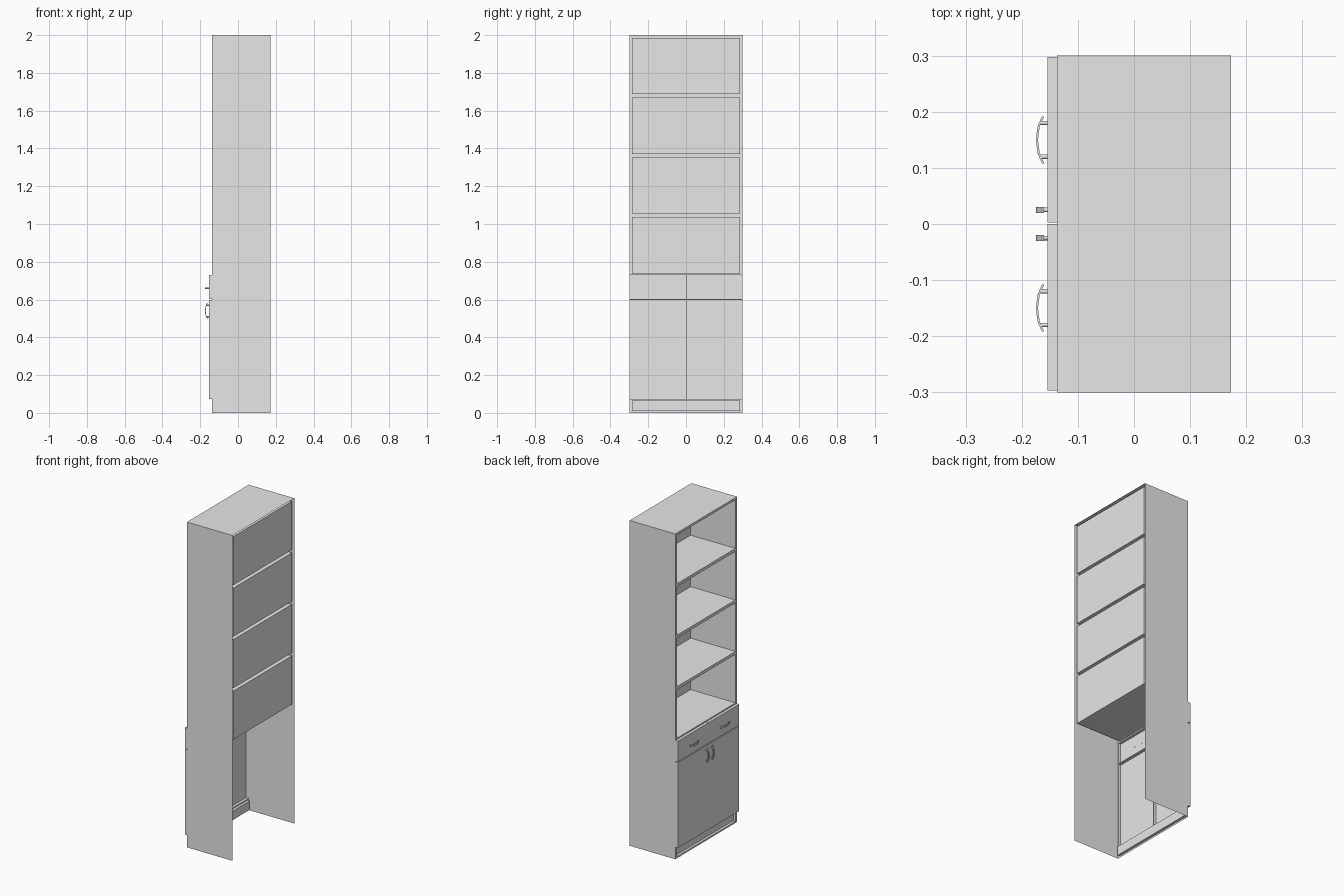
import bpy, bmesh
from mathutils import Vector

cube = bpy.data.objects.get("Cube")
if cube:
    bpy.data.objects.remove(cube, do_unlink=True)

grey = bpy.data.materials.new("plain grey")
grey.use_nodes = True
grey.diffuse_color = (0.8, 0.8, 0.8, 1)
grey.node_tree.nodes["Principled BSDF"].inputs["Base Color"].default_value = (0.8, 0.8, 0.8, 1)

FRONT, BACK, SIDE, TOP = -0.137, 0.173, 0.3, 2.0
FACE = -0.154            # outer face of doors and drawers
INNER = SIDE - 0.015


def finish(name, bm):
    bmesh.ops.remove_doubles(bm, verts=bm.verts, dist=1e-5)
    mesh = bpy.data.meshes.new(name)
    bm.to_mesh(mesh)
    bm.free()
    mesh.materials.append(grey)
    obj = bpy.data.objects.new(name, mesh)
    bpy.context.collection.objects.link(obj)
    return obj


def quad(bm, *points):
    bm.faces.new([bm.verts.new(p) for p in points])


def front_quad(bm, x, y0, y1, z0, z1):
    quad(bm, (x, y0, z0), (x, y0, z1), (x, y1, z1), (x, y1, z0))


def tray(bm, rim, end, y0, y1, z0, z1, inward):
    """Open box: an end panel plus four walls running to the rim."""
    front_quad(bm, end, y0, y1, z0, z1)
    ring = [(y0, z0), (y1, z0), (y1, z1), (y0, z1)]
    for (ya, za), (yb, zb) in zip(ring, ring[1:] + ring[:1]):
        p = [(rim, ya, za), (rim, yb, zb), (end, yb, zb), (end, ya, za)]
        quad(bm, *(p[::-1] if inward else p))


# Carcass: thin outer shell, open below and behind the cupboard
bm = bmesh.new()
quad(bm, (FRONT, -SIDE, 0), (BACK, -SIDE, 0), (BACK, -SIDE, TOP), (FRONT, -SIDE, TOP))
quad(bm, (BACK, SIDE, 0), (FRONT, SIDE, 0), (FRONT, SIDE, TOP), (BACK, SIDE, TOP))
quad(bm, (FRONT, -SIDE, TOP), (BACK, -SIDE, TOP), (BACK, SIDE, TOP), (FRONT, SIDE, TOP))
finish("carcass", bm)


def bay(name, cells, low, high, depth):
    """Face frame with recessed compartments pushed back from it."""
    bm = bmesh.new()
    bottom = low
    for z0, z1 in cells:
        front_quad(bm, FRONT, -SIDE, SIDE, bottom, z0)
        for s in (-1, 1):
            front_quad(bm, FRONT, *sorted((s * INNER, s * SIDE)), z0, z1)
        tray(bm, FRONT, depth, -INNER, INNER, z0, z1, True)
        bottom = z1
    front_quad(bm, FRONT, -SIDE, SIDE, bottom, high)
    finish(name, bm)


# Four open shelf compartments and the recessed plinth
PITCH = 0.3165
shelves = [(0.738 + i * PITCH, 0.738 + i * PITCH + 0.298) for i in range(4)]
bay("shelf_compartments", shelves, 0.73, TOP, BACK - 0.005)
bay("plinth", [(0.01, 0.065)], 0, 0.073, FRONT + 0.015)

# Hollow drawer and door fronts, with narrow frame strips between them
for name, z0, z1 in (("door", 0.073, 0.597), ("drawer_front", 0.602, 0.73)):
    for side, y0, y1 in (("left", 0.003, 0.298), ("right", -0.297, 0)):
        bm = bmesh.new()
        tray(bm, FRONT, FACE, y0, y1, z0, z1, False)
        finish(f"{side}_{name}", bm)
bm = bmesh.new()
front_quad(bm, FRONT, -SIDE, SIDE, 0.597, 0.602)
front_quad(bm, FRONT, 0, 0.003, 0.073, 0.73)
for s in (-1, 1):
    front_quad(bm, FRONT, *sorted((s * 0.2975, s * SIDE)), 0.073, 0.73)
finish("front_strips", bm)


# Bow handles: a curved square bar on two round posts
def handle(name, y, z, vertical):
    bm = bmesh.new()
    rows = []
    for t, x in ((-0.042, -0.162), (-0.033, -0.166), (-0.024, -0.17), (0, -0.173),
                 (0.024, -0.17), (0.033, -0.166), (0.042, -0.162)):
        row = []
        for dx, w in ((-0.002, -0.005), (0.002, -0.005), (0.002, 0.005), (-0.002, 0.005)):
            at = (x + dx, y + w, z + t) if vertical else (x + dx, y + t, z + w)
            row.append(bm.verts.new(at))
        rows.append(row)
    for a, b in zip(rows, rows[1:]):
        for i in range(4):
            j = (i + 1) % 4
            bm.faces.new((a[i], a[j], b[j], b[i]))
    bm.faces.new(rows[0][::-1])
    bm.faces.new(rows[-1])
    # Posts
    start, end = -0.167, FACE + 0.001
    for t in (-0.03, 0.03):
        made = bmesh.ops.create_cone(bm, cap_ends=True, segments=12, radius1=0.004,
                                     radius2=0.004, depth=end - start)
        centre = Vector(((start + end) / 2, y, z + t) if vertical
                        else ((start + end) / 2, y + t, z))
        for v in made["verts"]:
            v.co = Vector((v.co.z, v.co.x, v.co.y)) + centre
    bmesh.ops.recalc_face_normals(bm, faces=bm.faces)
    finish(name, bm)


for side, s in (("left", 1), ("right", -1)):
    handle(f"{side}_drawer_handle", s * 0.15, 0.66, False)
    handle(f"{side}_door_handle", s * 0.025, 0.54, True)
